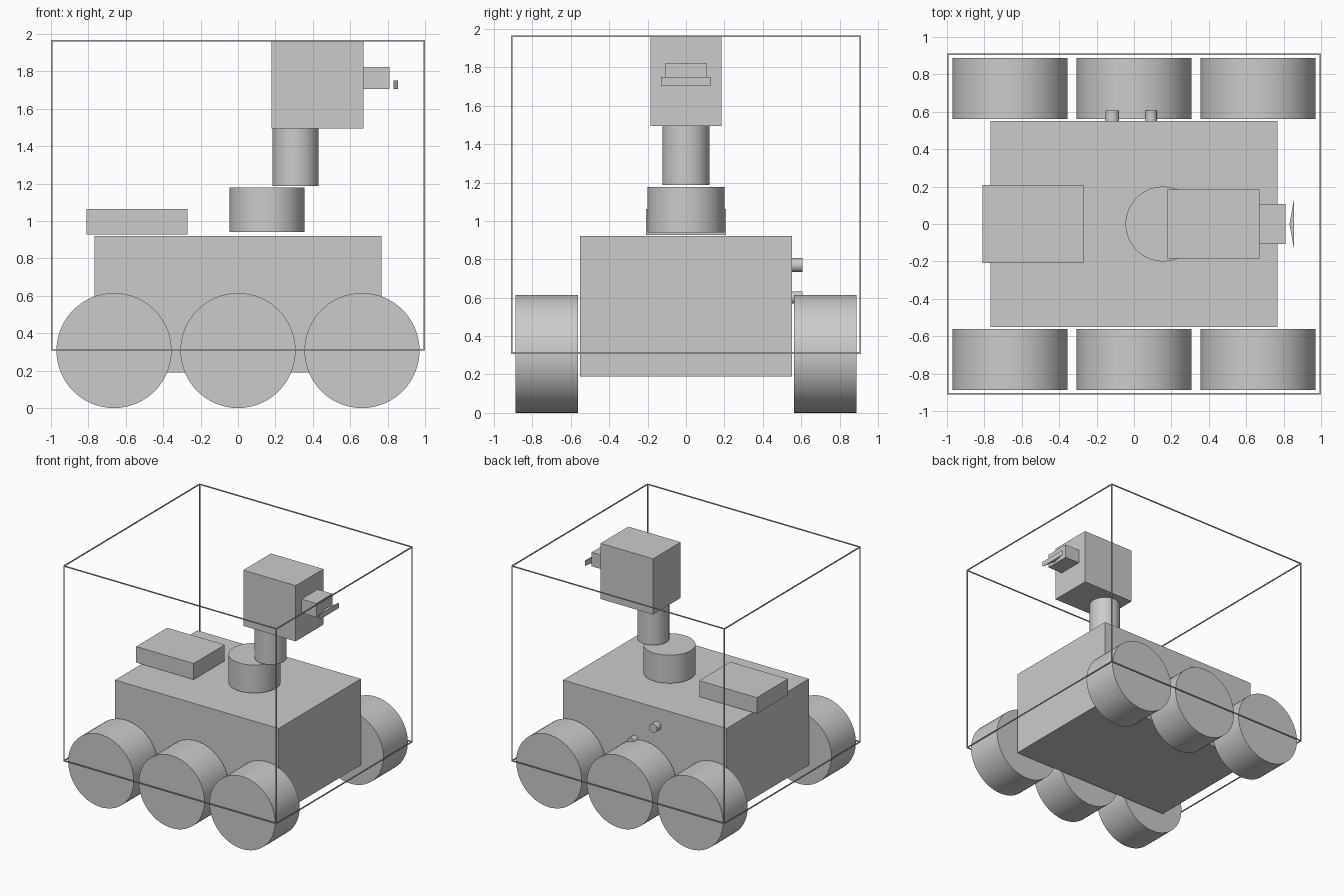
import bpy
import bmesh
import math
from mathutils import Matrix

cube = bpy.data.objects.get("Cube")
if cube:
    bpy.data.objects.remove(cube, do_unlink=True)

grey = bpy.data.materials.new("plain_grey")
grey.use_nodes = True
grey.diffuse_color = (0.6, 0.6, 0.6, 1)
grey.node_tree.nodes["Principled BSDF"].inputs["Base Color"].default_value = (0.6, 0.6, 0.6, 1)


def finish(name, bm):
    mesh = bpy.data.meshes.new(name)
    bmesh.ops.recalc_face_normals(bm, faces=bm.faces[:])
    bm.to_mesh(mesh)
    bm.free()
    mesh.materials.append(grey)
    obj = bpy.data.objects.new(name, mesh)
    bpy.context.collection.objects.link(obj)
    return obj


def box(name, xs, ys, zs):
    """Box from its extents along each axis."""
    bm = bmesh.new()
    spans = (xs, ys, zs)
    centre = Matrix.Translation([(a + b) / 2 for a, b in spans])
    size = Matrix.Diagonal([b - a for a, b in spans] + [1])
    bmesh.ops.create_cube(bm, size=1, matrix=centre @ size)
    return finish(name, bm)


def cylinder(name, centre, radius, depth, along_y=False):
    bm = bmesh.new()
    turn = Matrix.Rotation(math.pi / 2 if along_y else 0, 4, "X")
    bmesh.ops.create_cone(bm, cap_ends=True, segments=64, radius1=radius, radius2=radius,
                          depth=depth, matrix=Matrix.Translation(centre) @ turn)
    for face in bm.faces:
        face.smooth = len(face.verts) == 4
    for edge in bm.edges:
        edge.smooth = all(len(f.verts) == 4 for f in edge.link_faces)
    return finish(name, bm)


# Chassis and rear equipment box
box("body", (-0.767, 0.767), (-0.551, 0.551), (0.19, 0.921))
box("rear_box", (-0.81, -0.27), (-0.208, 0.208), (0.927, 1.063))

# Six wheels, three per side
R = 0.3075
for side, y in (("right", -0.725), ("left", 0.725)):
    for place, x in (("rear", -0.663), ("middle", 0), ("front", 0.663)):
        cylinder(f"{place}_{side}_wheel", (x, y, R), R, 0.327, along_y=True)

# Turret, neck and head
cylinder("turret_base", (0.155, 0, 1.059), 0.2, 0.238)
cylinder("neck", (0.307, 0, 1.34), 0.123, 0.308)
box("head", (0.179, 0.671), (-0.185, 0.185), (1.494, 1.966))
box("snout", (0.671, 0.81), (-0.108, 0.108), (1.705, 1.823))

# Thin triangular plate in front of the snout
bm = bmesh.new()
tri = bm.faces.new([bm.verts.new(p) for p in
                    ((0.831, 0, 1.705), (0.855, -0.13, 1.705), (0.855, 0.13, 1.705))])
top = bmesh.ops.extrude_face_region(bm, geom=[tri])["geom"]
bmesh.ops.translate(bm, vec=(0, 0, 0.045),
                    verts=[v for v in top if isinstance(v, bmesh.types.BMVert)])
finish("mouth_plate", bm)

# Two knobs on the left flank
cylinder("upper_knob", (-0.116, 0.579, 0.77), 0.037, 0.057, along_y=True)
cylinder("lower_knob", (0.092, 0.579, 0.602), 0.031, 0.057, along_y=True)

# Surrounding frame of twelve thin bars
T = 0.008
X, Y, LOW, HIGH = 1.0, 0.912, 0.308, 1.967
sides_x = ((-X, -X + T), (X - T, X))
sides_y = ((-Y, -Y + T), (Y - T, Y))
sides_z = ((LOW, LOW + T), (HIGH - T, HIGH))
for i in range(2):
    for j in range(2):
        box(f"frame_long_bar_{i}{j}", (-X, X), sides_y[i], sides_z[j])
        box(f"frame_cross_bar_{i}{j}", sides_x[i], (-Y, Y), sides_z[j])
        box(f"frame_post_{i}{j}", sides_x[i], sides_y[j], (LOW, HIGH))
